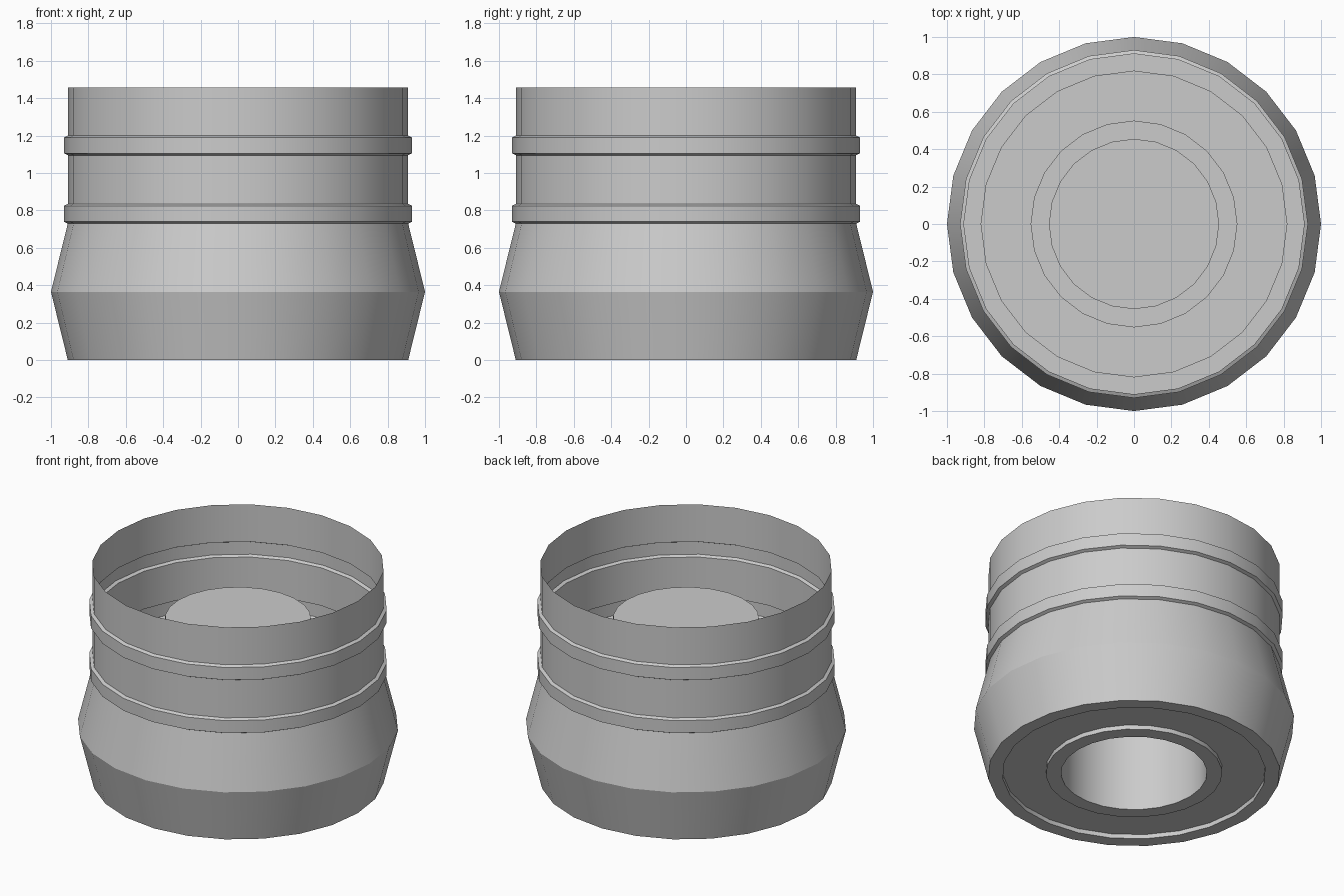
import bpy, bmesh
from math import cos, sin, radians, tau

if "Cube" in bpy.data.objects:
    bpy.data.objects.remove(bpy.data.objects["Cube"])

SIDES = 24


def lathe(name, profile):
    """Spin a (radius, z) profile around z as a single thin sheet; radius 0 closes it."""
    bm = bmesh.new()
    rings = []
    for r, z in profile:
        if r == 0:
            rings.append([bm.verts.new((0, 0, z))] * SIDES)
        else:
            rings.append([bm.verts.new((r * cos(tau * i / SIDES), r * sin(tau * i / SIDES), z))
                          for i in range(SIDES)])
    for a, b in zip(rings, rings[1:]):
        for i in range(SIDES):
            j = (i + 1) % SIDES
            quad = [a[i], a[j], b[j], b[i]]
            bm.faces.new(list(dict.fromkeys(quad)))
    mesh = bpy.data.meshes.new(name)
    bm.to_mesh(mesh)
    bm.free()
    obj = bpy.data.objects.new(name, mesh)
    bpy.context.collection.objects.link(obj)
    bpy.context.view_layer.objects.active = obj
    obj.select_set(True)
    bpy.ops.object.shade_smooth_by_angle(angle=radians(20))
    obj.select_set(False)
    return obj


def bead(z0, z1):
    """Raised band pressed outward from the wall."""
    return [(0.91, z0), (0.93, z0 + 0.01), (0.93, z1 - 0.01), (0.91, z1)]


# Underside: central column, foot ring, shallow recess, outer foot
base = [(0, 1.10), (0.455, 1.10), (0.455, 0), (0.55, 0), (0.55, 0.03),
        (0.82, 0.03), (0.82, 0), (0.91, 0)]

# Wall: flared belly, two beads, open rim
wall = [(1.0, 0.365)] + bead(0.73, 0.835) + bead(1.095, 1.2) + [(0.91, 1.457)]

lathe("pot_shell", base + wall)
